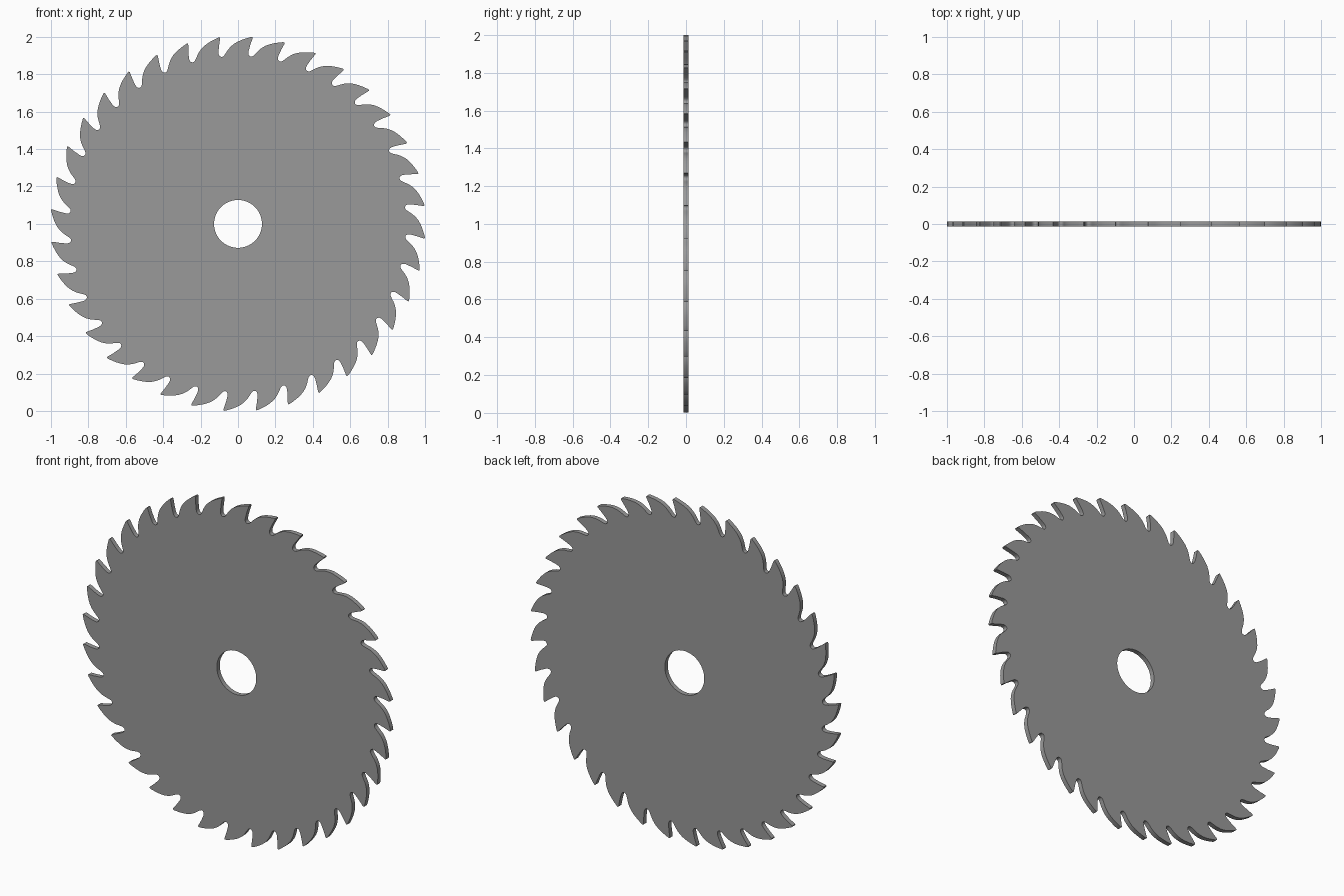
import bpy, bmesh, math

if "Cube" in bpy.data.objects:
    bpy.data.objects.remove(bpy.data.objects["Cube"])

TEETH = 36
HOLE_R = 0.128
HALF_THICK = 0.0135
TIP_ANGLE = 4.5   # degrees clockwise from the top

# One tooth pitch, clockwise: (degrees from tip, radius)
# cutting face, rounded gullet, then convex back rising to the next tip
TOOTH = [(-0.15, 1.002), (0.0, 0.998), (-0.05, 0.992), (-0.55, 0.960),
         (-0.95, 0.928), (-1.02, 0.915), (-0.90, 0.906), (-0.60, 0.900),
         (-0.15, 0.897), (0.30, 0.898), (0.70, 0.902), (1.10, 0.909),
         (1.55, 0.918), (2.1, 0.930), (2.8, 0.943), (3.6, 0.955),
         (4.5, 0.966), (5.6, 0.976), (6.8, 0.985), (8.2, 0.994),
         (9.4, 1.001)]


def polar(deg, r):
    a = math.radians(deg)
    return r * math.sin(a), r * math.cos(a)


def add_loop(curve, pts):
    spline = curve.splines.new('POLY')
    spline.points.add(len(pts) - 1)
    for p, (x, y) in zip(spline.points, pts):
        p.co = (x, y, 0, 1)
    spline.use_cyclic_u = True


# Filled flat profile: toothed rim with a round bore
curve = bpy.data.curves.new("blade_profile", 'CURVE')
curve.dimensions = '2D'
curve.fill_mode = 'BOTH'
curve.extrude = HALF_THICK
pitch = 360 / TEETH
add_loop(curve, [polar(TIP_ANGLE + i * pitch + d, r)
                 for i in range(TEETH) for d, r in TOOTH])
add_loop(curve, [polar(i * 360 / 64, HOLE_R) for i in range(64)])

# Stand the disc upright and turn it into a mesh
blade = bpy.data.objects.new("saw_blade", curve)
bpy.context.collection.objects.link(blade)
blade.rotation_euler = (math.pi / 2, 0, 0)
blade.location = (0, 0, 1)
bpy.context.view_layer.objects.active = blade
blade.select_set(True)
bpy.ops.object.convert(target='MESH')
blade = bpy.context.object
blade.name = "saw_blade"

# Weld the caps to the rim
bm = bmesh.new()
bm.from_mesh(blade.data)
bmesh.ops.remove_doubles(bm, verts=bm.verts, dist=1e-5)
bmesh.ops.recalc_face_normals(bm, faces=bm.faces)
bm.to_mesh(blade.data)
bm.free()
bpy.ops.object.transform_apply(location=True, rotation=True, scale=True)
bpy.ops.object.shade_smooth_by_angle(angle=math.radians(40))

# Dark steel
steel = bpy.data.materials.new("dark_steel")
steel.diffuse_color = (0.32, 0.32, 0.32, 1)
steel.use_nodes = True
steel.node_tree.nodes["Principled BSDF"].inputs["Base Color"].default_value = steel.diffuse_color
blade.data.materials.clear()
blade.data.materials.append(steel)
